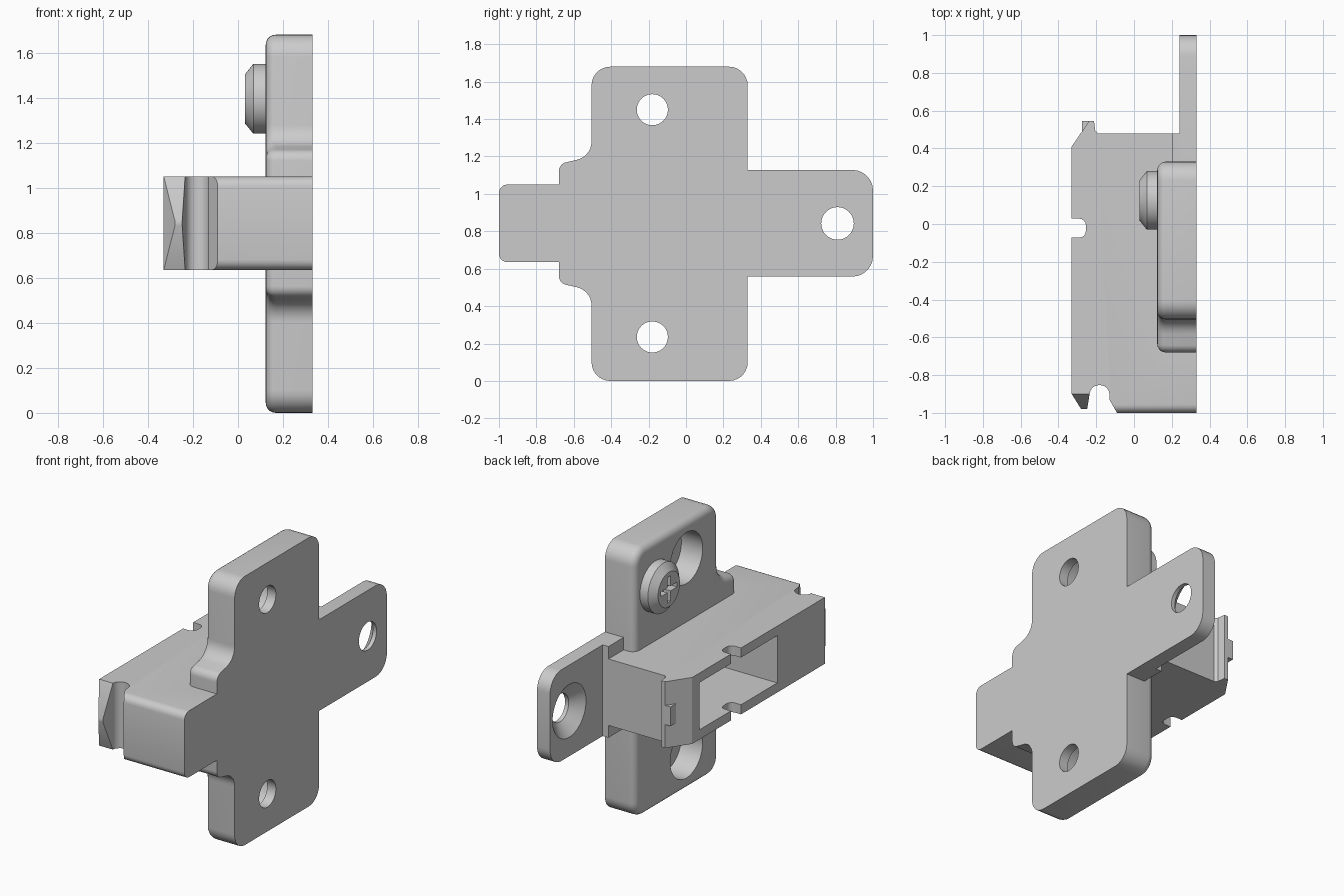
import bpy, bmesh, math
from mathutils import Vector

if "Cube" in bpy.data.objects:
    bpy.data.objects.remove(bpy.data.objects["Cube"])

MID = 0.842  # height of the mirror plane of the arm and tail


def rounded(pts, n=7):
    """2D corners (a, b, radius) -> outline with arcs."""
    out = []
    for i, (a, b, r) in enumerate(pts):
        p = Vector((a, b, 0))
        if r == 0:
            out.append((a, b))
            continue
        q, s = pts[i - 1], pts[(i + 1) % len(pts)]
        u = (Vector((q[0], q[1], 0)) - p).normalized()
        v = (Vector((s[0], s[1], 0)) - p).normalized()
        half = u.angle(v) / 2
        t = r / math.tan(half)
        c = p + (u + v).normalized() * (r / math.sin(half))
        d0, d1 = p + u * t - c, p + v * t - c
        for k in range(n + 1):
            w = c + d0.slerp(d1, k / n).normalized() * r
            out.append((w.x, w.y))
    return out


def make(name, bm):
    bmesh.ops.recalc_face_normals(bm, faces=bm.faces[:])
    me = bpy.data.meshes.new(name)
    bm.to_mesh(me)
    bm.free()
    ob = bpy.data.objects.new(name, me)
    bpy.context.collection.objects.link(ob)
    return ob


def prism(name, pts, axis, lo, hi, bevel_edge=None, width=0.045):
    """Extrude an outline along x (points are y,z) or z (points are x,y)."""
    bm = bmesh.new()
    place = (lambda a, b, h: (h, a, b)) if axis == 'x' else (lambda a, b, h: (a, b, h))
    outline = rounded(pts)
    bottom = [bm.verts.new(place(a, b, lo)) for a, b in outline]
    top = [bm.verts.new(place(a, b, hi)) for a, b in outline]
    bm.faces.new(bottom)
    bm.faces.new(top)
    n = len(outline)
    for i in range(n):
        j = (i + 1) % n
        bm.faces.new((bottom[i], bottom[j], top[j], top[i]))
    bmesh.ops.recalc_face_normals(bm, faces=bm.faces[:])
    if bevel_edge:
        edges = [e for e in bm.edges if bevel_edge(e.verts[0].co, e.verts[1].co)]
        bmesh.ops.bevel(bm, geom=edges, offset=width, segments=5, profile=0.5, affect='EDGES')
    return make(name, bm)


def turned(name, y, z, rings, n=48):
    """Round part along x from (x, radius) rings."""
    bm = bmesh.new()
    loops = [[bm.verts.new((x, y + r * math.cos(2 * math.pi * k / n), z + r * math.sin(2 * math.pi * k / n)))
              for k in range(n)] for x, r in rings]
    bm.faces.new(loops[0])
    bm.faces.new(loops[-1])
    for a, b in zip(loops, loops[1:]):
        for k in range(n):
            bm.faces.new((a[k], a[(k + 1) % n], b[(k + 1) % n], b[k]))
    return make(name, bm)


def box(name, lo, hi):
    return prism(name, [(lo[0], lo[1], 0), (hi[0], lo[1], 0), (hi[0], hi[1], 0), (lo[0], hi[1], 0)],
                 'z', lo[2], hi[2])


def hull(name, pts):
    bm = bmesh.new()
    for p in pts:
        bm.verts.new(p)
    bmesh.ops.convex_hull(bm, input=bm.verts[:])
    return make(name, bm)


def cut(ob, *cutters):
    bpy.context.view_layer.objects.active = ob
    for c in cutters:
        c.hide_render = True
        m = ob.modifiers.new("cut", 'BOOLEAN')
        m.operation, m.solver, m.object = 'DIFFERENCE', 'EXACT', c
        bpy.ops.object.modifier_apply(modifier=m.name)
        bpy.data.objects.remove(c)


# Upright mounting plate with flared shoulders and counterbored holes
plate = prism("mounting_plate",
              [(-0.505, 0, 0.1), (0.33, 0, 0.1), (0.33, 1.68, 0.1), (-0.505, 1.68, 0.1),
               (-0.505, 1.2, 0.1), (-0.68, 1.16, 0.05), (-0.68, 0.523, 0.05), (-0.505, 0.483, 0.1)],
              'x', 0.123, 0.33,
              lambda a, b: abs(a.x - 0.123) < 1e-4 and abs(b.x - 0.123) < 1e-4)
for z in (0.235, 1.45):
    cut(plate, turned("hole_cutter", -0.18, z,
                      [(0.0, 0.16), (0.27, 0.16), (0.27001, 0.083), (0.4, 0.083)]))

# Thin tail with countersunk hole and its thicker root
tail = prism("tail_plate", [(0.33, 0.558, 0), (1, 0.558, 0.11), (1, 1.128, 0.11), (0.33, 1.128, 0)],
             'x', 0.24, 0.33)
cut(tail, turned("countersink_cutter", 0.81, MID, [(0.2, 0.165), (0.24, 0.165), (0.305, 0.087), (0.4, 0.087)]))
root = box("tail_root", (0.2, 0.32, 0.558), (0.24, 0.48, 1.128))

# Long arm: outline in plan, with finger notch and hooked end
Z0, Z1 = 0.635, 1.05
arm = prism("arm",
            [(0.33, -1, 0), (0.33, -0.68, 0), (0.2, -0.68, 0), (0.2, 0.48, 0), (-0.19, 0.48, 0),
             (-0.205, 0.495, 0), (-0.212, 0.545, 0), (-0.238, 0.545, 0), (-0.33, 0.41, 0),
             (-0.33, -0.9, 0), (-0.235, -0.9, 0), (-0.235, -0.853, 0.05), (-0.13, -0.853, 0.05),
             (-0.13, -0.93, 0), (-0.09, -1, 0)],
            'z', Z0, Z1,
            lambda a, b: a.y < -0.999 and b.y < -0.999 and abs(a.z - b.z) < 1e-4)
slot = prism("slot_cutter", [(-0.4, -0.072, 0), (-0.255, -0.072, 0.035), (-0.255, 0.028, 0.035), (-0.4, 0.028, 0)],
             'z', 0.5, 1.2)
cut(arm, box("pocket_cutter", (-0.4, -0.43, 0.695), (0.1, 0.34, 0.99)), slot)

# Pointed front tip and small rear catch
tip = hull("arm_tip", [(x, -0.9, z) for x in (-0.33, -0.235) for z in (Z0, Z1)]
           + [(x, -0.98, z) for x in (-0.28, -0.248) for z in (MID - 0.01, MID + 0.01)])
catch = box("rear_catch", (-0.275, 0.45, MID - 0.06), (-0.215, 0.545, MID + 0.06))

# Adjusting screw with cross recess
screw = turned("screw_head", 0.125, 1.395, [(0.15, 0.155), (0.068, 0.155), (0.03, 0.108)])
cut(screw, box("cross_cutter_a", (0.0, 0.045, 1.38), (0.08, 0.205, 1.41)),
    box("cross_cutter_b", (0.0, 0.11, 1.315), (0.08, 0.14, 1.475)))

# Shading: smooth rounds, crisp edges
bpy.ops.object.select_all(action='DESELECT')
for ob in (plate, tail, root, arm, tip, catch, screw):
    ob.select_set(True)
bpy.context.view_layer.objects.active = plate
bpy.ops.object.shade_smooth_by_angle(angle=math.radians(25))
